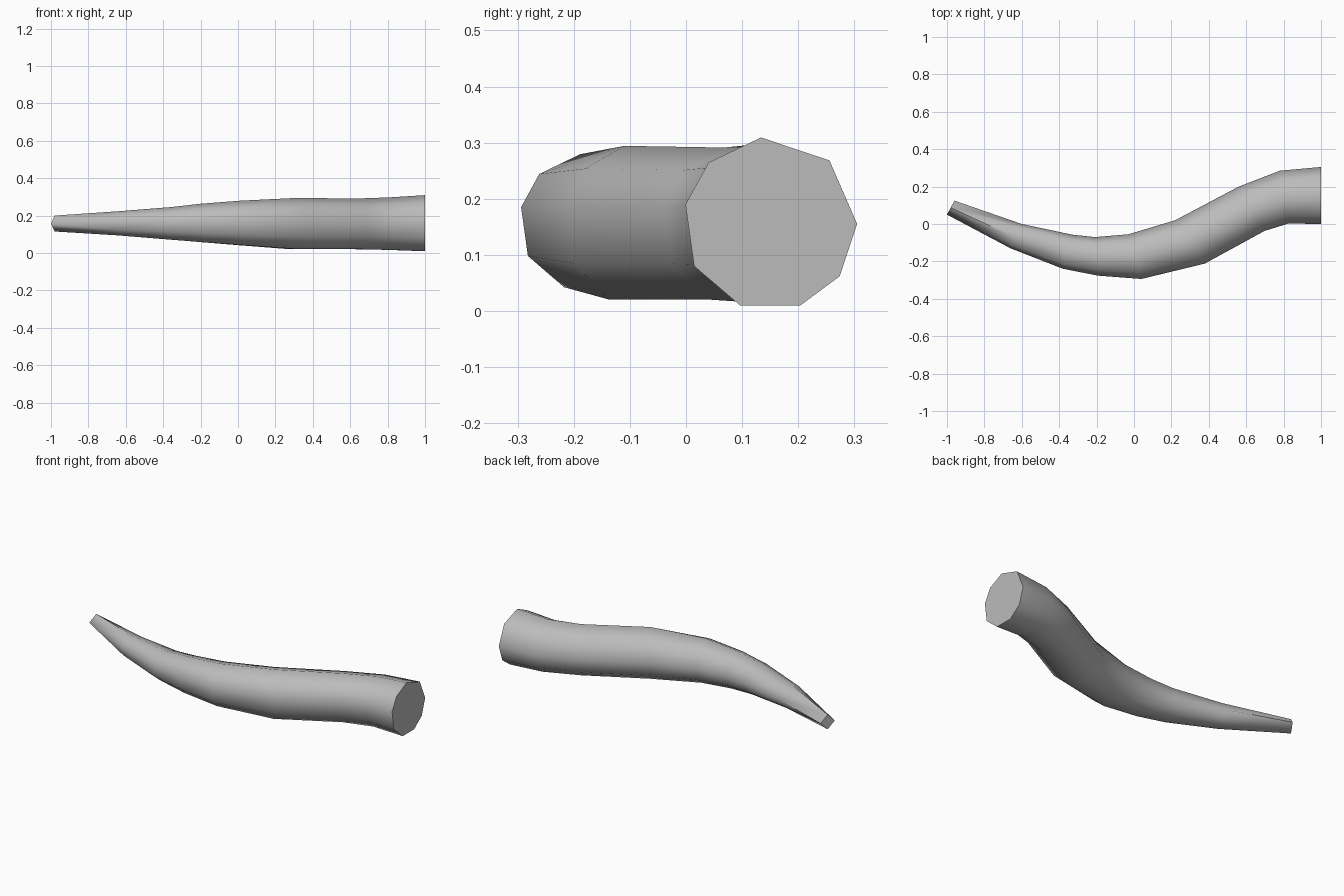
import bpy, bmesh
from math import radians, cos, sin
from mathutils import Vector

cube = bpy.data.objects.get("Cube")
if cube:
    bpy.data.objects.remove(cube, do_unlink=True)

ivory = bpy.data.materials.new("plain_grey")
ivory.use_nodes = True
colour = (0.5, 0.5, 0.5, 1)
ivory.diffuse_color = colour
ivory.node_tree.nodes["Principled BSDF"].inputs["Base Color"].default_value = colour

# Stations: back edge x, y, front edge x, y, bottom z, top z
stations = [
    (1.00, .305, 1.00, -.005, .000, .310),
    (.78, .285, .83, .000, .008, .298),
    (.56, .200, .70, -.040, .012, .292),
    (.22, .020, .38, -.215, .012, .295),
    (-.03, -.055, .04, -.297, .035, .280),
    (-.21, -.070, -.19, -.279, .052, .264),
    (-.33, -.057, -.38, -.242, .066, .246),
    (-.60, .000, -.66, -.132, .090, .224),
    (-.96, .125, -1.00, .050, .115, .200),
]
# Uneven nine-sided section, measured from the back edge upward
angles = [0, 47, 96, 135, 167, 209, 250, 290, 323]


def ring(bm, station, square):
    bx, by, fx, fy, low, high = station
    back, front = Vector((bx, by, 0)), Vector((fx, fy, 0))
    centre, half = (back + front) / 2, (back - front) / 2
    centre.z = (low + high) / 2
    verts = []
    for a in angles:
        # The tip narrows to a four-sided section
        t = radians(round(a / 90) * 90 if square else a)
        up = Vector((0, 0, sin(t) * (high - low) / 2))
        verts.append(bm.verts.new(centre + half * cos(t) + up))
    return verts


# Curved tapering horn
bm = bmesh.new()
rings = [ring(bm, s, s is stations[-1]) for s in stations]
for r, s in zip(rings, rings[1:]):
    for i in range(len(angles)):
        j = (i + 1) % len(angles)
        bm.faces.new((r[i], r[j], s[j], s[i]))
bm.faces.new(rings[0])
bm.faces.new(rings[-1])
bmesh.ops.remove_doubles(bm, verts=bm.verts[:], dist=0.0005)
bmesh.ops.recalc_face_normals(bm, faces=bm.faces[:])
mesh = bpy.data.meshes.new("horn")
bm.to_mesh(mesh)
bm.free()
mesh.materials.append(ivory)
horn = bpy.data.objects.new("horn", mesh)
bpy.context.collection.objects.link(horn)

# Soft sides with crisp end caps
bpy.context.view_layer.objects.active = horn
horn.select_set(True)
bpy.ops.object.shade_smooth_by_angle(angle=radians(52))
